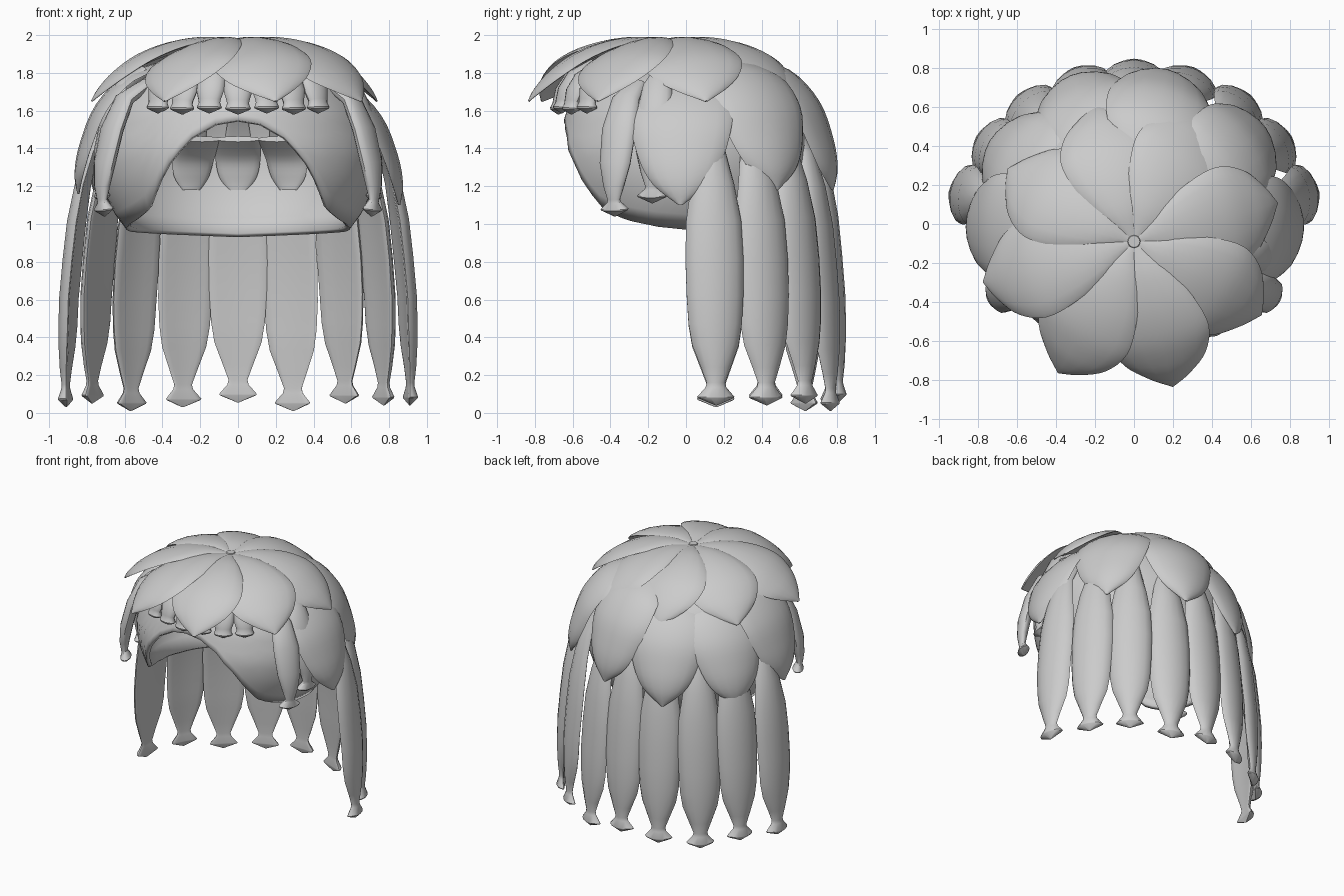
import bpy, bmesh, math
from mathutils import Vector

cube = bpy.data.objects.get("Cube")
if cube:
    bpy.data.objects.remove(cube, do_unlink=True)

grey = bpy.data.materials.new("hair grey")
grey.use_nodes = True
grey.diffuse_color = (0.6, 0.6, 0.6, 1)
grey.node_tree.nodes["Principled BSDF"].inputs["Base Color"].default_value = (0.6, 0.6, 0.6, 1)


def finish(bm, name, angle=35):
    bmesh.ops.recalc_face_normals(bm, faces=bm.faces)
    mesh = bpy.data.meshes.new(name)
    bm.to_mesh(mesh)
    bm.free()
    mesh.materials.append(grey)
    ob = bpy.data.objects.new(name, mesh)
    bpy.context.collection.objects.link(ob)
    bpy.ops.object.select_all(action='DESELECT')
    bpy.context.view_layer.objects.active = ob
    ob.select_set(True)
    bpy.ops.object.shade_smooth_by_angle(angle=math.radians(angle))
    return ob


def smooth_path(path, steps=4):
    """Catmull-Rom through rows of numbers."""
    rows = [Vector(p) for p in path]
    out = []
    for i in range(len(rows) - 1):
        a, b, c, d = rows[max(i - 1, 0)], rows[i], rows[i + 1], rows[min(i + 2, len(rows) - 1)]
        for k in range(steps):
            t = k / steps
            out.append(0.5 * (2 * b + (c - a) * t + (2 * a - 5 * b + 4 * c - d) * t * t
                              + (3 * b - a - 3 * c + d) * t ** 3))
    return out + [rows[-1]]


def lock(name, azimuth, path, scale=1.0, lift=0.0, curl=0.0, tilt=0.0, origin_y=0.0, inner=1.0, across=8):
    """Lens-section lock of hair; path rows are radius, height, half width, half depth.
    Azimuth is measured from the front towards the model's left."""
    a = math.radians(azimuth)
    out, side = Vector((math.sin(a), -math.cos(a), 0)), Vector((math.cos(a), math.sin(a), 0))
    centre = [out * (r[0] * scale) + Vector((0, origin_y, r[1] + lift)) for r in path]
    bm = bmesh.new()
    rings = []
    for i, (r, p) in enumerate(zip(path, centre)):
        tangent = (centre[min(i + 1, len(path) - 1)] - centre[max(i - 1, 0)]).normalized()
        normal = tangent.cross(side).normalized()
        if normal.dot(out + Vector((0, 0, 1))) < 0:
            normal = -normal
        w, depth = max(r[2], 0.003), max(r[3], 0.002)
        ring = []
        for k in range(2 * across):
            ang = math.pi * k / across
            u, v = math.cos(ang), math.sin(ang)
            bulge = depth * v * (1 if v > 0 else inner)
            ring.append(bm.verts.new(p + side * w * u + normal * (bulge - curl * w * u * u + tilt * w * u)))
        rings.append(ring)
    for r0, r1 in zip(rings, rings[1:]):
        for k in range(2 * across):
            n = (k + 1) % (2 * across)
            bm.faces.new((r0[k], r0[n], r1[n], r1[k]))
    bm.faces.new(rings[0])
    bm.faces.new(rings[-1][::-1])
    return finish(bm, name)


def table(rows, x):
    """Linear lookup in rows of (x, value)."""
    for (x0, v0), (x1, v1) in zip(rows, rows[1:]):
        if x <= x1:
            return v0 + (v1 - v0) * (x - x0) / (x1 - x0)
    return rows[-1][1]


# Scalp cap with an arched face opening
profile = [(0.9, 0.52), (1.0, 0.62), (1.1, 0.68), (1.25, 0.73), (1.4, 0.74),
           (1.6, 0.68), (1.75, 0.57), (1.85, 0.38), (1.9, 0.1)]
rim = [(0, 1.55), (10, 1.53), (20, 1.46), (30, 1.32), (38, 1.18), (46, 1.07),
       (58, 1.02), (75, 0.985), (100, 0.96), (180, 0.93)]
bm = bmesh.new()
columns = []
segments, levels = 72, 18
for i in range(segments):
    deg = i * 360 / segments
    a, low = math.radians(deg), table(rim, min(deg, 360 - deg))
    column = []
    for j in range(levels + 1):
        z = low + (1.9 - low) * math.sin(j / levels * math.pi / 2)
        r = table(profile, z)
        column.append(bm.verts.new((r * math.sin(a), -0.93 * r * math.cos(a), z)))
    columns.append(column)
for i in range(segments):
    c0, c1 = columns[i], columns[(i + 1) % segments]
    for j in range(levels):
        bm.faces.new((c0[j], c1[j], c1[j + 1], c0[j + 1]))
bm.faces.new([c[-1] for c in columns])
cap = finish(bm, "scalp_cap", 50)
solid = cap.modifiers.new("thickness", 'SOLIDIFY')
solid.thickness = 0.03

# Crown: pinwheel of broad overlapping petals
crown = smooth_path([(0.03, 1.965, 0.03, 0.008), (0.18, 1.975, 0.13, 0.014), (0.36, 1.945, 0.22, 0.02),
                     (0.53, 1.88, 0.26, 0.022), (0.66, 1.79, 0.21, 0.02), (0.74, 1.71, 0.11, 0.014),
                     (0.785, 1.65, 0.008, 0.005)])
for i, s in enumerate([0.98, 0.96, 0.97, 0.94, 0.92, 0.95, 1.02, 0.99]):
    lock(f"crown_petal_{i + 1}", 15 + 45 * i, crown, scale=s, curl=0.16, tilt=0.12, origin_y=-0.09)
bm = bmesh.new()
bmesh.ops.create_cone(bm, cap_ends=True, segments=16, radius1=0.05, radius2=0.03, depth=0.05)
finish(bm, "crown_centre").location = (0, -0.09, 1.955)

# Second layer: broad leaves hanging over the sides and back
leaf = smooth_path([(0.34, 1.8, 0.14, 0.015), (0.58, 1.725, 0.25, 0.02), (0.74, 1.56, 0.27, 0.03),
                    (0.82, 1.36, 0.225, 0.035), (0.855, 1.21, 0.145, 0.028), (0.86, 1.1, 0.01, 0.008)])
for i, (az, s, lift, curl) in enumerate([(88, 0.99, 0, 0.14), (126, 0.95, 0.08, 0.2), (168, 0.92, 0.08, 0.2),
                                         (203, 0.94, 0, 0.2), (240, 0.97, 0, 0.2), (271, 0.98, 0.06, 0.14)]):
    lock(f"side_leaf_{i + 1}", az, leaf, scale=s, lift=lift, curl=curl, tilt=0.02, inner=0.4)

# Inner leaves hanging at the back inside the cap
tongue = smooth_path([(0.5, 1.45, 0.12, 0.02), (0.6, 1.35, 0.12, 0.02), (0.63, 1.25, 0.1, 0.02),
                      (0.63, 1.18, 0.05, 0.01)])
for i, az in enumerate([155, 180, 203]):
    lock(f"inner_leaf_{i + 1}", az, tongue)

# Long locks with a narrow neck and flared tip
long_path = [(0.55, 1.7, 0.03, 0.02), (0.7, 1.58, 0.045, 0.03), (0.84, 1.38, 0.075, 0.04),
             (0.9, 1.2, 0.115, 0.045), (0.94, 1.0, 0.148, 0.05), (0.965, 0.8, 0.156, 0.05),
             (0.985, 0.6, 0.152, 0.05), (0.99, 0.45, 0.143, 0.05), (0.995, 0.34, 0.125, 0.045),
             (1.0, 0.22, 0.08, 0.035), (1.0, 0.14, 0.05, 0.026), (1.0, 0.115, 0.056, 0.028),
             (1.0, 0.065, 0.1, 0.045), (1.0, 0.058, 0.096, 0.043), (1.0, 0.02, 0.004, 0.004)]
for az, s, left, right in [(100, 0.922, 0.02, 0.01), (119, 0.883, 0.02, 0.03), (138, 0.85, 0.03, -0.01),
                           (159, 0.818, -0.01, 0.01)]:
    lock(f"long_lock_left_{az}", az, long_path, scale=s, lift=left, curl=0.15, inner=0.4)
    lock(f"long_lock_right_{az}", -az, long_path, scale=s, lift=right, curl=0.15, inner=0.4)
lock("long_lock_back", 180, long_path, scale=0.805, lift=0.035, curl=0.15, inner=0.4)

# Short fringe over the forehead
fringe = [(0.5, 1.84, 0.06, 0.03), (0.61, 1.77, 0.075, 0.04), (0.655, 1.7, 0.075, 0.04),
          (0.67, 1.65, 0.06, 0.035), (0.672, 1.635, 0.058, 0.035), (0.675, 1.612, 0.068, 0.045),
          (0.675, 1.605, 0.064, 0.042), (0.675, 1.58, 0.004, 0.004)]
for i in range(-3, 4):
    lock(f"fringe_lock_{i + 4}", i * 13, fringe, lift=0.006 * (i % 2))

# Temple locks in front of the ears
temple = [(0.55, 1.74, 0.05, 0.03), (0.68, 1.66, 0.08, 0.04), (0.755, 1.5, 0.1, 0.045),
          (0.8, 1.32, 0.09, 0.045), (0.815, 1.2, 0.06, 0.035), (0.815, 1.13, 0.036, 0.024),
          (0.81, 1.115, 0.04, 0.026), (0.805, 1.08, 0.082, 0.04), (0.805, 1.073, 0.078, 0.038),
          (0.8, 1.04, 0.004, 0.004)]
for label, sign in (("left", 1), ("right", -1)):
    lock(f"temple_lock_{label}", sign * 62, temple)
    lock(f"ear_lock_{label}", sign * 76, temple, scale=0.92, lift=0.07)
